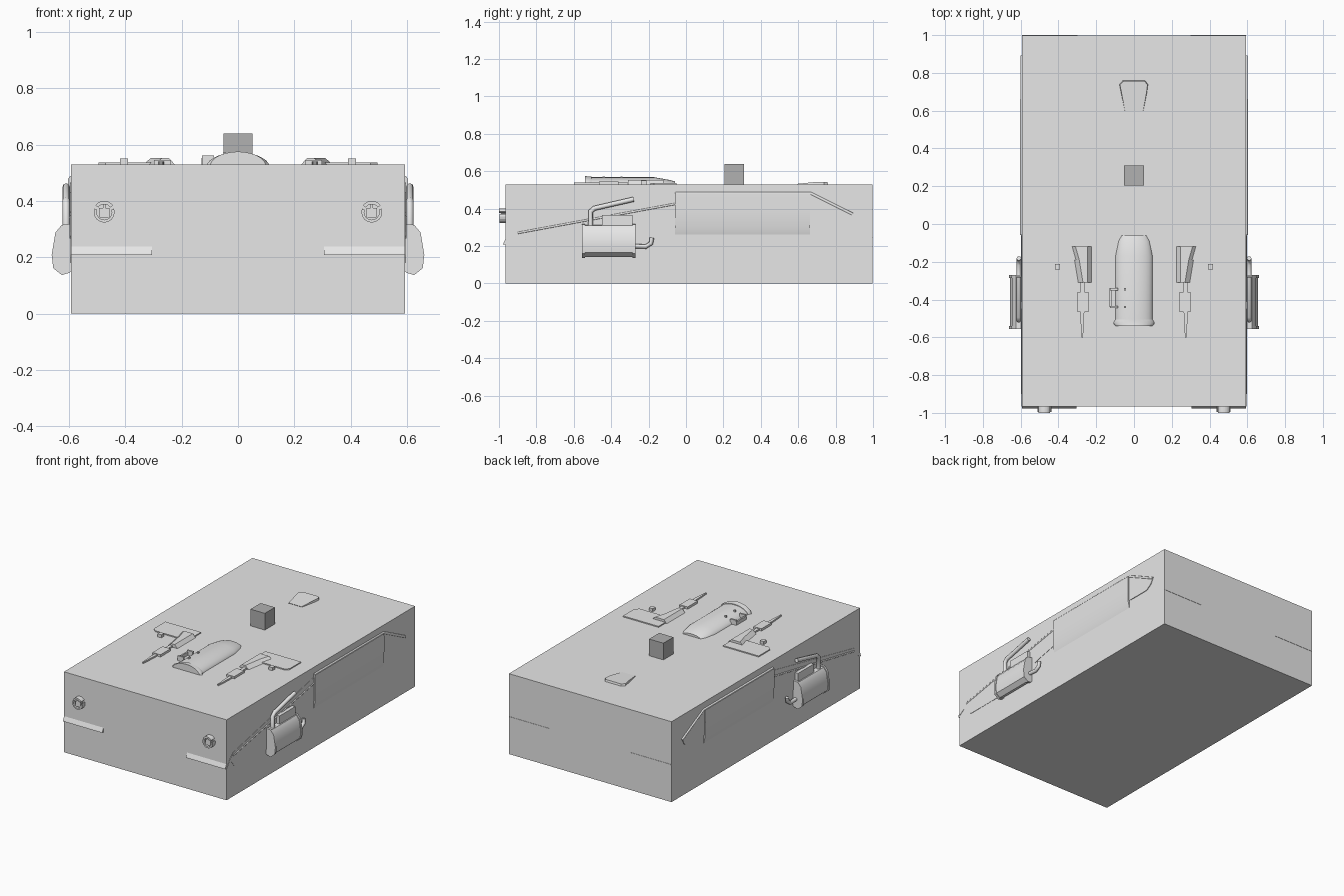
import bpy, bmesh, math
from mathutils import Vector

cube = bpy.data.objects.get("Cube")
if cube:
    bpy.data.objects.remove(cube, do_unlink=True)


def material(name, v):
    m = bpy.data.materials.new(name)
    m.use_nodes = True
    m.diffuse_color = (v, v, v, 1)
    m.node_tree.nodes["Principled BSDF"].inputs["Base Color"].default_value = (v, v, v, 1)
    return m


LIGHT = material("light grey", 0.8)
DARK = material("dark grey", 0.44)


def finish(name, bm, mat=LIGHT, smooth=False):
    bmesh.ops.recalc_face_normals(bm, faces=bm.faces)
    me = bpy.data.meshes.new(name)
    bm.to_mesh(me)
    bm.free()
    me.materials.append(mat)
    ob = bpy.data.objects.new(name, me)
    bpy.context.collection.objects.link(ob)
    if smooth:
        bpy.ops.object.select_all(action='DESELECT')
        ob.select_set(True)
        bpy.context.view_layer.objects.active = ob
        bpy.ops.object.shade_smooth_by_angle(angle=math.radians(40))
    return ob


def loft(name, rings, smooth=False, mat=LIGHT):
    """Skin a list of equal-length closed rings and cap both ends."""
    bm = bmesh.new()
    vs = [[bm.verts.new(p) for p in r] for r in rings]
    n = len(vs[0])
    for a, b in zip(vs, vs[1:]):
        for i in range(n):
            bm.faces.new((a[i], a[(i + 1) % n], b[(i + 1) % n], b[i]))
    bm.faces.new(vs[0])
    bm.faces.new(vs[-1])
    return finish(name, bm, mat, smooth)


def prism(name, pts, axis, a, b, smooth=False):
    """Extrude a 2D outline along one axis from a to b."""
    def place(p, d):
        c = list(p)
        c.insert(axis, d)
        return c
    return loft(name, [[place(p, d) for p in pts] for d in (a, b)], smooth)


def box(name, x, y, z, mat=LIGHT):
    x, y, z = sorted(x), sorted(y), sorted(z)
    rings = [[(x[0], y[0], h), (x[1], y[0], h), (x[1], y[1], h), (x[0], y[1], h)] for h in z]
    return loft(name, rings, mat=mat)


def pipe(name, pts, r):
    cu = bpy.data.curves.new(name, 'CURVE')
    cu.dimensions = '3D'
    cu.bevel_depth = r
    cu.bevel_resolution = 2
    cu.use_fill_caps = True
    sp = cu.splines.new('POLY')
    sp.points.add(len(pts) - 1)
    for p, c in zip(sp.points, pts):
        p.co = (*c, 1)
    cu.materials.append(LIGHT)
    ob = bpy.data.objects.new(name, cu)
    bpy.context.collection.objects.link(ob)


def arc_band(cx, cz, r0, r1, start, end, n=10):
    angs = [math.radians(start + (end - start) * i / n) for i in range(n + 1)]
    outer = [(cx + r1 * math.cos(a), cz + r1 * math.sin(a)) for a in angs]
    inner = [(cx + r0 * math.cos(a), cz + r0 * math.sin(a)) for a in reversed(angs)]
    return outer + inner


TOP, SIDE, FRONT, BACK = 0.53, 0.593, -0.966, 0.998

# Main block and small cube on top
box("main_block", (-SIDE, SIDE), (FRONT, BACK), (0, TOP))
box("top_cube", (-0.052, 0.052), (0.205, 0.31), (TOP, 0.64), DARK)


# Central arched cover, flattening toward the rear
def arch(y, half, h, n=14):
    return [(half * math.cos(math.pi * i / n), y, TOP - 0.01 + (h + 0.01) * math.sin(math.pi * i / n))
            for i in range(n + 1)]


loft("arched_cover", [arch(-0.51, 0.1, 0.038), arch(-0.17, 0.1, 0.038),
                      arch(-0.09, 0.085, 0.024), arch(-0.06, 0.07, 0.016)], True)
loft("cover_rim", [arch(-0.54, 0.1, 0.045), arch(-0.525, 0.112, 0.042), arch(-0.505, 0.1, 0.042)], True)

# Latch beside the cover
box("latch_bar", (-0.13, -0.12), (-0.44, -0.34), (TOP, 0.553))
for y in (-0.44, -0.345):
    box("latch_arm", (-0.128, -0.085), (y - 0.006, y + 0.006), (TOP, 0.562))
    box("cover_stud", (-0.054, -0.042), (y - 0.006, y + 0.006), (TOP, 0.572))

# Rear hump with a rounded lip
hump = [(-0.05, 0.6), (0.05, 0.6), (0.07, 0.7), (0.075, 0.74), (0.06, 0.76), (-0.06, 0.76), (-0.078, 0.74), (-0.07, 0.7)]
loft("rear_hump", [[(x, y, TOP - 0.005) for x, y in hump],
                   [(x * 0.95, y - 0.004, 0.533 + (0.01 if y > 0.65 else 0)) for x, y in hump]], True)

for s, side in ((1, "left"), (-1, "right")):
    # Deck plate with sloped edge and raised tongue
    plate = [(0.235, -0.05), (0.495, -0.05), (0.495, -0.17), (0.47, -0.19), (0.31, -0.19), (0.235, -0.16)]
    prism(side + "_deck_plate", [(s * x, y) for x, y in plate], 2, TOP - 0.005, 0.537)
    loft(side + "_deck_tongue", [
        [(s * 0.225, y0, TOP), (s * (x1 + 0.005), y0, TOP), (s * (x1 - 0.02), y0, 0.552), (s * 0.245, y0, 0.552)]
        for y0, x1 in ((-0.12, 0.33), (-0.19, 0.31), (-0.31, 0.29))])
    # Rod with collar in front of the tongue
    prism(side + "_deck_rod", [(s * x, y) for x, y in
          ((0.26, -0.31), (0.282, -0.31), (0.284, -0.5), (0.277, -0.6), (0.27, -0.6), (0.264, -0.5))], 2, TOP, 0.54)
    box(side + "_rod_collar", (s * 0.24, s * 0.298), (-0.465, -0.36), (TOP, 0.545))
    box(side + "_deck_stud", (s * 0.391, s * 0.419), (-0.24, -0.211), (TOP, 0.55))

    # Lamp: split ring, cap arc and core
    cx, cz = s * 0.475, 0.36
    prism(side + "_lamp_ring_lower", arc_band(cx, cz, 0.027, 0.037, 160, 380), 1, -0.996, FRONT)
    prism(side + "_lamp_cap", arc_band(cx, cz + 0.002, 0.026, 0.038, 35, 145), 1, -1.0, FRONT)
    box(side + "_lamp_core", (cx - 0.018, cx + 0.018), (-0.99, FRONT), (0.34, 0.375))
    box(side + "_lamp_stem", (cx - 0.005, cx + 0.005), (-0.992, FRONT), (0.375, 0.396))

    # Front ledge and rear slit strip
    prism(side + "_front_ledge", [(FRONT, 0.208), (-0.978, 0.208), (-0.976, 0.215), (FRONT, 0.238)],
          0, s * 0.305, s * 0.592)
    box(side + "_rear_strip", (s * 0.3, s * 0.592), (BACK, 1.0), (0.242, 0.248))

    # Side skirt, tail fin and front fender
    out = s * 0.597
    prism(side + "_tail_fin", [(0.6, 0.48), (0.67, 0.48), (0.89, 0.37), (0.87, 0.335), (0.83, 0.31),
                               (0.68, 0.31), (0.6, 0.33)], 0, s * 0.59, out)
    prism(side + "_front_fender", [(-0.965, 0.21), (-0.94, 0.25), (-0.9, 0.29), (-0.06, 0.465), (-0.06, 0.31),
                                   (-0.2, 0.28), (-0.5, 0.18), (-0.85, 0.18), (-0.89, 0.2), (-0.92, 0.24)],
          0, s * 0.59, s * 0.595)
    section = [(0.59, 0.487), (0.603, 0.48), (0.604, 0.4), (0.602, 0.3), (0.593, 0.262), (0.585, 0.262)]
    prism(side + "_side_skirt", [(s * x, z) for x, z in section], 1, -0.058, 0.662, True)
    a, b = Vector((s * SIDE, -0.9, 0.27)), Vector((s * SIDE, -0.06, 0.425))
    pipe(side + "_fender_ridge", [a, b], 0.006)
    pipe(side + "_tail_rail", [(s * SIDE, -0.055, 0.481), (s * SIDE, 0.668, 0.481), (s * SIDE, 0.89, 0.37)], 0.008)

    # Side canister with end bands, clamp, handle and hook
    body = [(0.58, 0.315), (0.625, 0.31), (0.645, 0.285), (0.657, 0.21), (0.652, 0.165),
            (0.625, 0.142), (0.6, 0.15), (0.58, 0.17)]
    prism(side + "_canister", [(s * x, z) for x, z in body], 1, -0.55, -0.27, True)
    band = [(0.62 + (x - 0.62) * 1.12, 0.23 + (z - 0.23) * 1.06) for x, z in body]
    for y in (-0.555, -0.285):
        prism(side + "_canister_band", [(s * x, z) for x, z in band], 1, y, y + 0.015, True)
    box(side + "_canister_clamp", (s * 0.59, s * 0.618), (-0.45, -0.285), (0.29, 0.365))
    pipe(side + "_canister_handle", [(s * 0.61, y, z) for y, z in
         ((-0.51, 0.3), (-0.51, 0.385), (-0.49, 0.402), (-0.28, 0.45))], 0.013)
    pipe(side + "_canister_hook", [(s * 0.61, y, z) for y, z in
         ((-0.27, 0.2), (-0.215, 0.197), (-0.187, 0.215), (-0.182, 0.245))], 0.012)
